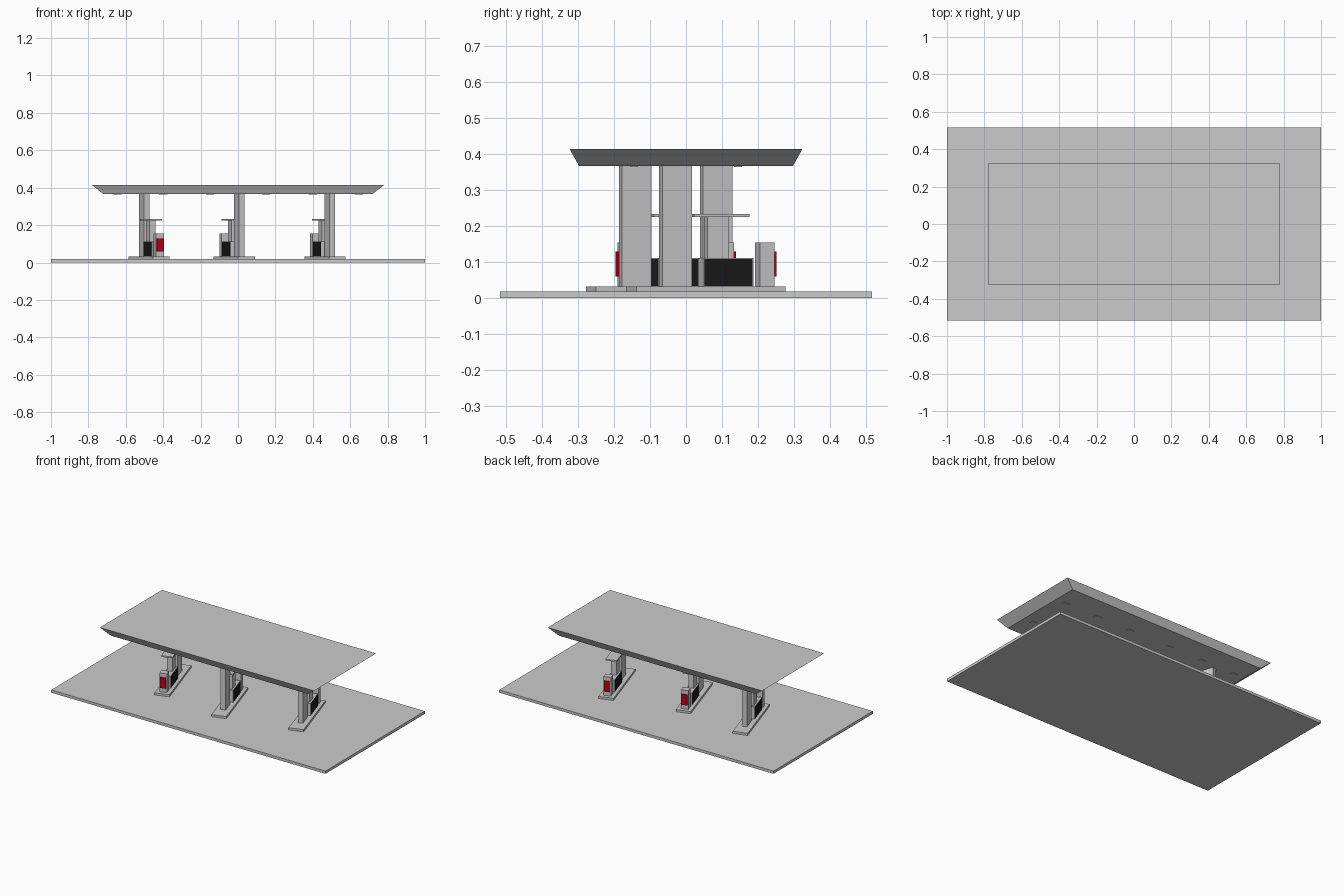
import bpy, bmesh, math
from mathutils import Matrix, Vector

if "Cube" in bpy.data.objects:
    bpy.data.objects.remove(bpy.data.objects["Cube"])


def material(name, color):
    m = bpy.data.materials.new(name)
    m.diffuse_color = color
    m.use_nodes = True
    m.node_tree.nodes["Principled BSDF"].inputs["Base Color"].default_value = m.diffuse_color
    return m


black = material("black_panel", (0.01, 0.01, 0.01, 1))
red = material("red_panel", (0.5, 0.0, 0.01, 1))


def box(name, xr, yr, zr, frame=Matrix(), mat=None, grow=(0, 0)):
    """Box between ranges; grow widens the top in x and y."""
    bm = bmesh.new()
    bmesh.ops.create_cube(bm, size=1)
    for v in bm.verts:
        top = v.co.z > 0
        gx, gy = grow if top else (0, 0)
        sx, sy = math.copysign(1, v.co.x), math.copysign(1, v.co.y)
        v.co = Vector((xr[v.co.x > 0] + sx * gx, yr[v.co.y > 0] + sy * gy, zr[top]))
    me = bpy.data.meshes.new(name)
    bm.to_mesh(me)
    bm.free()
    ob = bpy.data.objects.new(name, me)
    bpy.context.collection.objects.link(ob)
    ob.matrix_world = frame
    if mat:
        me.materials.append(mat)
    return ob


def centred(w):
    return (-w / 2, w / 2)


# Forecourt slab and flared canopy
box("forecourt_slab", (-1, 1), (-0.517, 0.517), (0, 0.018))
box("canopy", (-0.72, 0.72), (-0.297, 0.297), (0.367, 0.414), grow=(0.061, 0.026))

# Ceiling lights, two rows of six
for y in (-0.145, 0.145):
    for x in (-0.645, -0.4, -0.15, 0.15, 0.4, 0.645):
        box("ceiling_light", (x - 0.022, x + 0.022), (y - 0.011, y + 0.011), (0.364, 0.368))


def pump_island(x, y, turn):
    f = Matrix.Translation((x, y, 0)) @ Matrix.Rotation(math.radians(17.5 + turn), 4, 'Z')
    # Kerb and canopy column
    box("island_kerb", centred(0.094), (-0.217, 0.217), (0.018, 0.032), f)
    box("canopy_column", centred(0.031), (-0.131, -0.045), (0.032, 0.368), f)
    # Low cabinet with black side panels
    box("cabinet", centred(0.052), (-0.014, 0.13), (0.032, 0.112), f)
    for s in (-1, 1):
        box("cabinet_panel", sorted((s * 0.025, s * 0.0275)), (-0.012, 0.128), (0.034, 0.109), f, black)
    # Post carrying the shelf above the cabinet
    box("shelf_post", centred(0.033), (0.0, 0.062), (0.112, 0.225), f)
    box("shelf", centred(0.072), (-0.045, 0.116), (0.225, 0.234), f)
    # Upright end housing with red panel
    box("end_housing", centred(0.047), (0.15, 0.192), (0.032, 0.155), f)
    box("end_panel", centred(0.037), (0.192, 0.2), (0.06, 0.129), f, red)


# The left island is turned end for end
pump_island(-0.475, 0.0, 180)
pump_island(-0.02, -0.057, 0)
pump_island(0.465, 0.055, 0)
